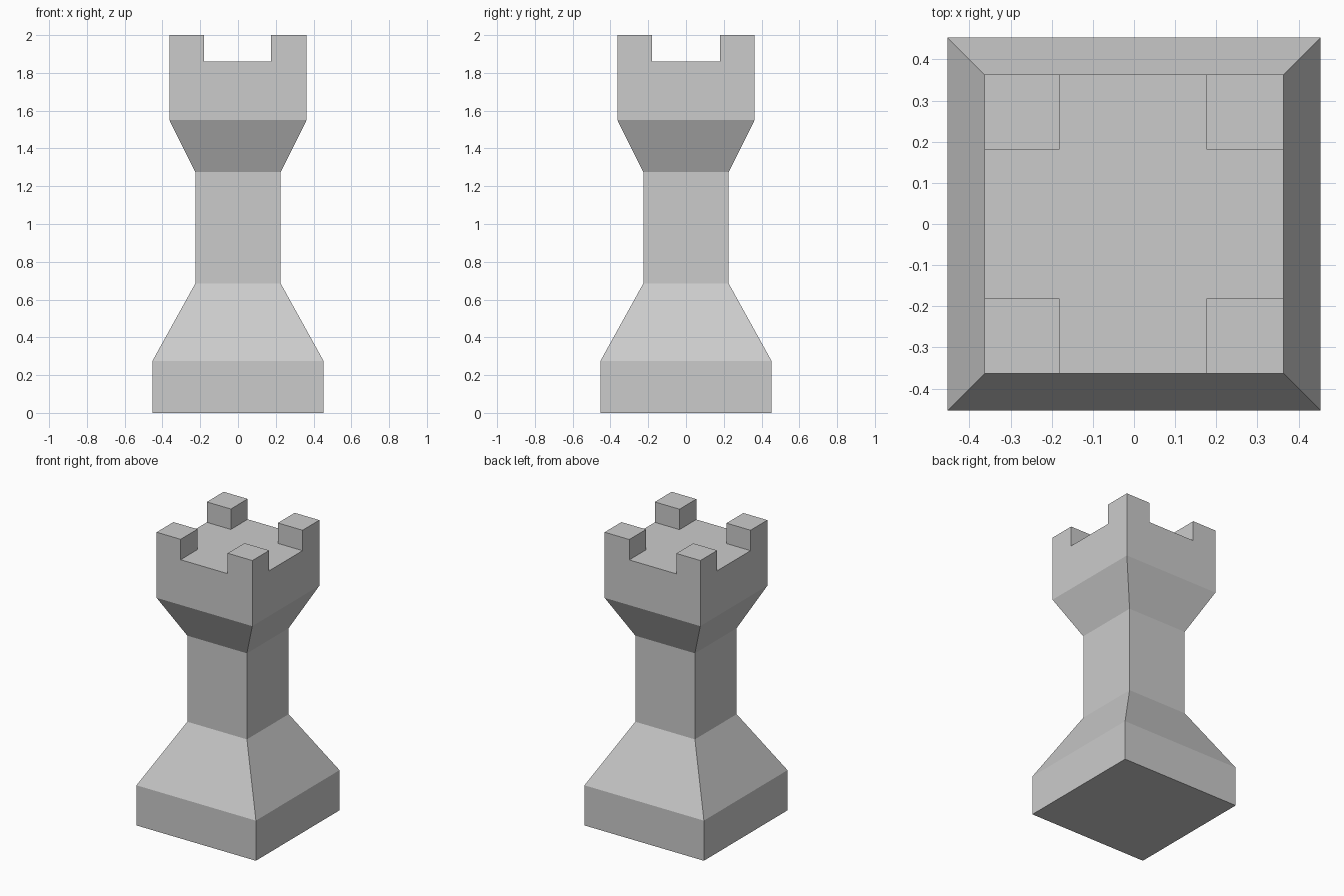
import bpy
import bmesh
from mathutils import Vector

cube = bpy.data.objects.get("Cube")
if cube:
    bpy.data.objects.remove(cube, do_unlink=True)

# Stone grey material
grey = bpy.data.materials.new("stone_grey")
grey.use_nodes = True
colour = (0.6, 0.6, 0.6, 1)
grey.diffuse_color = colour
grey.node_tree.nodes["Principled BSDF"].inputs["Base Color"].default_value = colour

# Square profile: half width and height of each level, base to battlement floor
LEVELS = [(0.453, 0), (0.453, 0.275), (0.226, 0.685),
          (0.226, 1.275), (0.363, 1.55), (0.363, 1.86)]
TOP = 2.0
GAP_X = (-0.181, 0.176)
GAP_Y = (-0.181, 0.181)
CORNERS = [(-1, -1), (1, -1), (1, 1), (-1, 1)]

bm = bmesh.new()
rings = [[bm.verts.new((sx * w, sy * w, z)) for sx, sy in CORNERS]
         for w, z in LEVELS]

# Plinth, flare, shaft, collar and crown walls
walls = []
for low, high in zip(rings, rings[1:]):
    walls = [bm.faces.new((low[i], low[(i + 1) % 4], high[(i + 1) % 4], high[i]))
             for i in range(4)]
bm.faces.new(rings[0][::-1])
bm.faces.new(rings[-1])

# Cut the crown along the sides of the battlement gaps
crown_base = LEVELS[-2][1]
for axis, gap in ((Vector((1, 0, 0)), GAP_X), (Vector((0, 1, 0)), GAP_Y)):
    for offset in gap:
        faces = [f for f in bm.faces
                 if all(v.co.z > crown_base - 0.001 for v in f.verts)]
        edges = {e for f in faces for e in f.edges}
        verts = {v for f in faces for v in f.verts}
        bmesh.ops.bisect_plane(bm, geom=faces + list(edges) + list(verts),
                               plane_co=axis * offset, plane_no=axis)

# Raise the four corner battlements
bm.normal_update()
floor = LEVELS[-1][1]
corners = []
for f in bm.faces:
    c = f.calc_center_median()
    if (f.normal.z > 0.9 and abs(c.z - floor) < 0.001
            and not GAP_X[0] < c.x < GAP_X[1]
            and not GAP_Y[0] < c.y < GAP_Y[1]):
        corners.append(f)
raised = bmesh.ops.extrude_face_region(bm, geom=corners)["geom"]
for v in raised:
    if isinstance(v, bmesh.types.BMVert):
        v.co.z = TOP
bmesh.ops.delete(bm, geom=[f for f in corners if f.is_valid], context="FACES_ONLY")
bmesh.ops.recalc_face_normals(bm, faces=bm.faces)

mesh = bpy.data.meshes.new("castle_tower")
bm.to_mesh(mesh)
bm.free()
mesh.materials.append(grey)
tower = bpy.data.objects.new("castle_tower", mesh)
bpy.context.collection.objects.link(tower)
